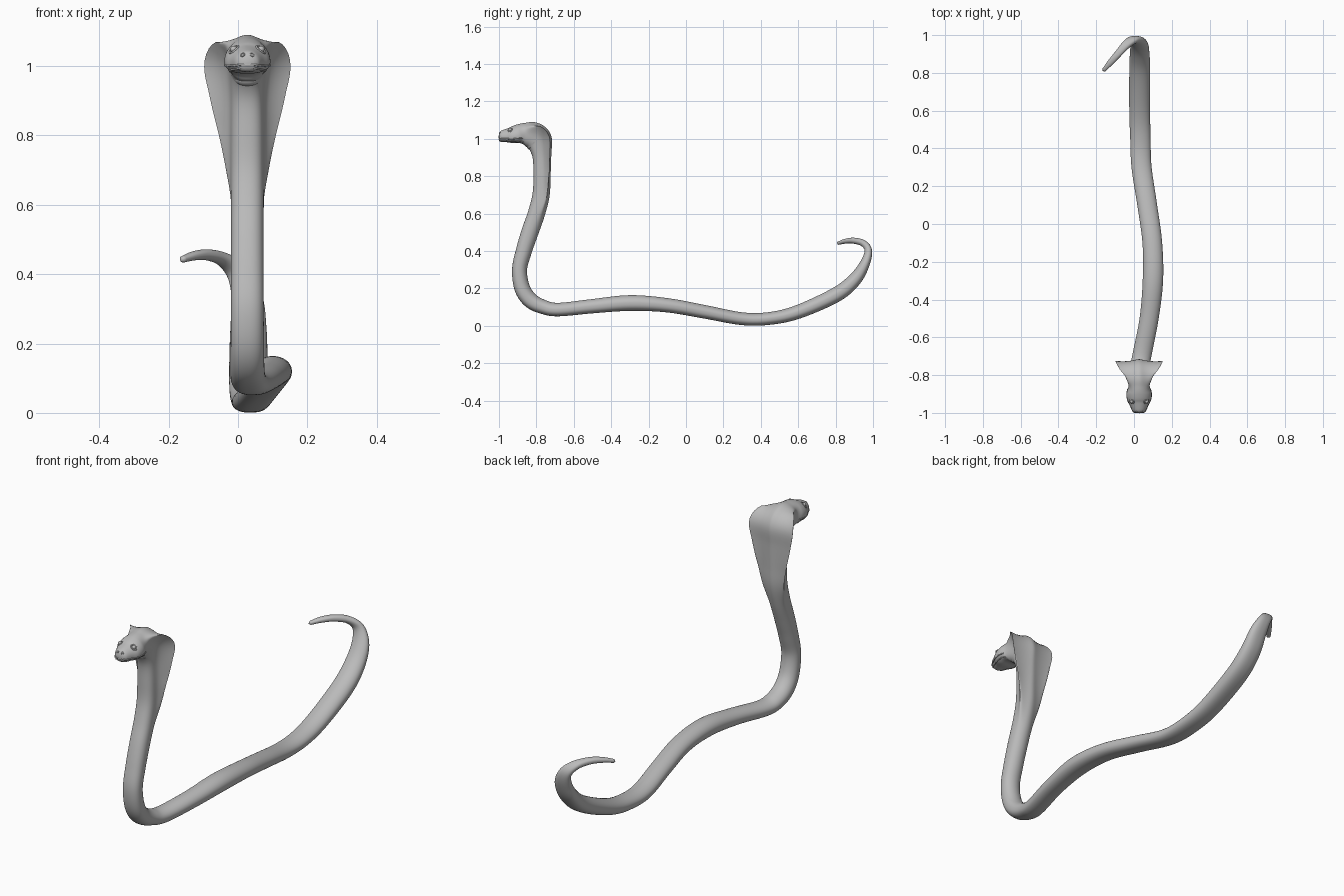
import bpy, bmesh, math
from mathutils import Vector

cube = bpy.data.objects.get("Cube")
if cube:
    bpy.data.objects.remove(cube, do_unlink=True)

skin = bpy.data.materials.new("grey_skin")
skin.use_nodes = True
GREY = (0.5, 0.5, 0.5, 1)
skin.diffuse_color = GREY
skin.node_tree.nodes["Principled BSDF"].inputs["Base Color"].default_value = GREY

MID = .027  # x of the head and raised neck

# Head and hood stations: y, z, body half width, hood half width, height above, depth below
HEAD = [
    (-1, 1.01, .02, .02, .018, .02),
    (-.99, 1.01, .034, .034, .032, .026),
    (-.96, 1.01, .048, .048, .044, .028),
    (-.93, 1.01, .063, .063, .055, .032),
    (-.895, 1.015, .066, .066, .062, .038),
    (-.86, 1.02, .056, .06, .065, .06),
    (-.82, 1.015, .052, .085, .075, .07),
    (-.785, .99, .05, .133, .07, .075),
    (-.77, .91, .047, .118, .05, .052),
    (-.77, .8, .047, .09, .046, .046),
    (-.775, .7, .047, .068, .046, .046),
    (-.8, .6, .047, .05, .046, .046),
]
# Body and tail stations: x, y, z, half width, half thickness
BODY = [
    (MID, -.835, .5, .047, .046),
    (MID, -.867, .4, .047, .043),
    (MID, -.89, .3, .047, .04),
    (MID, -.875, .2, .048, .042),
    (MID, -.83, .135, .049, .042),
    (.03, -.76, .1, .05, .038),
    (.045, -.68, .087, .05, .036),
    (.08, -.5, .105, .05, .038),
    (.1, -.3, .122, .054, .042),
    (.097, -.1, .11, .052, .038),
    (.07, .1, .075, .052, .036),
    (.04, .3, .038, .053, .034),
    (.034, .45, .04, .054, .034),
    (.03, .6, .075, .055, .037),
    (.03, .8, .165, .055, .04),
    (.03, .9, .245, .052, .036),
    (.026, .955, .33, .045, .027),
    (.0, .975, .4, .032, .02),
    (-.04, .95, .44, .024, .018),
    (-.085, .9, .455, .019, .016),
    (-.125, .855, .453, .016, .013),
    (-.16, .815, .442, .01, .009),
]
STATIONS = [(MID,) + row for row in HEAD]
STATIONS += [(x, y, z, b, b, d, d) for x, y, z, b, d in BODY]
LAST = len(STATIONS) - 1


def station(t):
    """Smoothly interpolated station at position t along the snake."""
    t = max(0, min(LAST, t))
    i = min(int(t), LAST - 1)
    f = t - i
    rows = [STATIONS[max(0, min(LAST, i + k))] for k in (-1, 0, 1, 2)]
    return [b + f * ((c - a) / 2 + f * (a - 2.5 * b + 2 * c - d / 2
            + f * ((d - a) / 2 + 1.5 * (b - c)))) for a, b, c, d in zip(*rows)]


def skin_point(t, angle):
    """Point on the skin; angle is measured from the left side towards the back."""
    x, y, z, belly, hood, high, low = station(t)
    ahead, behind = (Vector(station(t + s)[:3]) for s in (.2, -.2))
    tangent = (ahead - behind).normalized()
    side = Vector((1, 0, 0))
    side = (side - tangent * side.dot(tangent)).normalized()
    dorsal = side.cross(tangent)
    c, s = math.cos(angle), math.sin(angle)
    if s < 0:   # flatter belly
        u, v = belly * abs(c) ** .85, -low * abs(s) ** .8
    else:       # rounded back
        u, v = belly * abs(c), high * s
    # thin flange that spreads the hood
    lift = math.degrees(math.asin(max(-1, min(1, s))))
    bump = math.exp(-((lift - 35) / 22) ** 2)
    spread = max(0, hood - belly)
    u += spread * bump
    v += (high * .85 - v) * bump * min(1, spread / .05)
    return Vector((x, y, z)) + side * math.copysign(u, c) + dorsal * v


def finish(obj, name):
    obj.name = name
    obj.data.materials.append(skin)
    bpy.ops.object.select_all(action='DESELECT')
    obj.select_set(True)
    bpy.context.view_layer.objects.active = obj
    if obj.type == 'MESH':
        bpy.ops.object.shade_smooth_by_angle(angle=math.radians(50))


# Snake skin: one continuous sweep from snout to tail
SIDES, STEPS = 64, 6
bm = bmesh.new()
rings = [[bm.verts.new(skin_point(k / STEPS, math.tau * (j + .5) / SIDES))
          for j in range(SIDES)] for k in range(LAST * STEPS + 1)]
for r, q in zip(rings, rings[1:]):
    for j in range(SIDES):
        n = (j + 1) % SIDES
        bm.faces.new((r[j], r[n], q[n], q[j]))
# rounded caps on the snout and the tail tip
for ring, push in ((rings[0], Vector((0, -.002, 0))), (rings[-1], Vector((-.006, -.006, -.003)))):
    tip = bm.verts.new(sum((v.co for v in ring), Vector()) / SIDES + push)
    for j in range(SIDES):
        bm.faces.new((ring[j], ring[(j + 1) % SIDES], tip))
bmesh.ops.recalc_face_normals(bm, faces=bm.faces)
mesh = bpy.data.meshes.new("snake_body")
bm.to_mesh(mesh)
bm.free()
body = bpy.data.objects.new("snake_body", mesh)
bpy.context.collection.objects.link(body)
finish(body, "snake_body")


def ridge(name, points, radius, closed=False):
    """Thin rounded tube through the given points."""
    curve = bpy.data.curves.new(name, 'CURVE')
    curve.dimensions = '3D'
    curve.bevel_depth = radius
    curve.bevel_resolution = 2
    spline = curve.splines.new('POLY')
    spline.points.add(len(points) - 1)
    for p, co in zip(spline.points, points):
        p.co = (*co, 1)
    spline.use_cyclic_u = closed
    obj = bpy.data.objects.new(name, curve)
    bpy.context.collection.objects.link(obj)
    finish(obj, name)


def skin_loop(t, angle, dt, da):
    """Small oval lying on the skin."""
    return [skin_point(t + dt * math.cos(k * math.tau / 16),
                       angle + da * math.sin(k * math.tau / 16)) for k in range(16)]


# Eyes, eyelids and nostrils on both sides of the head
for label, flip in (("left", lambda a: a), ("right", lambda a: math.pi - a)):
    eye = flip(math.radians(48))
    bpy.ops.mesh.primitive_uv_sphere_add(segments=20, ring_count=12, radius=.01,
                                         location=skin_point(2.7, eye))
    finish(bpy.context.object, label + "_eye")
    ridge(label + "_eyelid", skin_loop(2.7, eye, .4, .27), .003, True)
    ridge(label + "_nostril", skin_loop(.6, flip(math.radians(60)), .25, .2), .002, True)

# Upper and lower lips running round the snout
for name, deg in (("upper_lip", -14), ("lower_lip", -40)):
    a = math.radians(deg)
    left = [skin_point(4.6 - k * .23, a) for k in range(20)]
    right = [skin_point(4.6 - k * .23, math.pi - a) for k in range(20)]
    ridge(name, left + right[::-1], .003)
